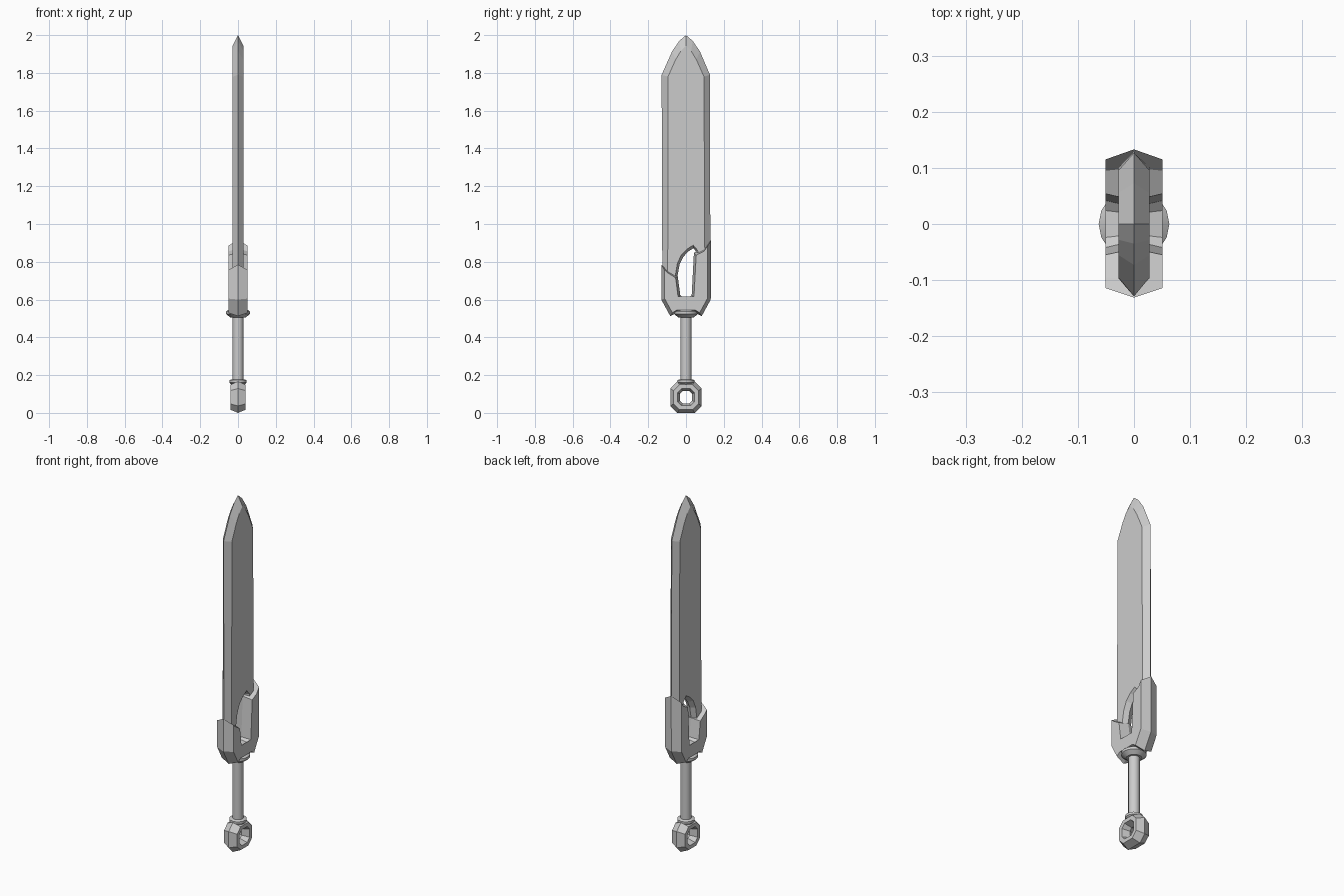
import bpy, bmesh
from math import pi, cos, sin

if "Cube" in bpy.data.objects:
    bpy.data.objects.remove(bpy.data.objects["Cube"])


def finish(name, bm):
    bmesh.ops.recalc_face_normals(bm, faces=bm.faces)
    me = bpy.data.meshes.new(name)
    bm.to_mesh(me)
    bm.free()
    ob = bpy.data.objects.new(name, me)
    bpy.context.collection.objects.link(ob)
    return ob


def loft(bm, loops, closed=False):
    """Join equally long rings of points with quads; returns the rings."""
    rings = [[bm.verts.new(p) for p in lp] for lp in loops]
    pairs = list(zip(rings, rings[1:]))
    if closed:
        pairs.append((rings[-1], rings[0]))
    for a, b in pairs:
        n = len(a)
        for i in range(n):
            j = (i + 1) % n
            bm.faces.new((a[i], a[j], b[j], b[i]))
    return rings


def at_x(x, outline):
    return [(x, y, z) for y, z in outline]


def bevelled_plate(name, mid, face, t):
    """Plate with a ridge outline at x=0 and smaller flat faces at x=+-t."""
    bm = bmesh.new()
    rings = loft(bm, [at_x(-t, face), at_x(0, mid), at_x(t, face)])
    caps = [bm.faces.new(rings[0]), bm.faces.new(rings[-1])]
    bmesh.ops.triangulate(bm, faces=caps)
    return finish(name, bm)


def lathe(name, profile, sides=16):
    bm = bmesh.new()
    rings = loft(bm, [[(r * cos(2 * pi * i / sides), r * sin(2 * pi * i / sides), z)
                       for i in range(sides)] for r, z in profile])
    bm.faces.new(rings[0])
    bm.faces.new(rings[-1])
    ob = finish(name, bm)
    bpy.context.view_layer.objects.active = ob
    ob.select_set(True)
    bpy.ops.object.shade_smooth_by_angle(angle=0.6)
    ob.select_set(False)
    return ob


# Blade with an arched notch above the guard
blade_mid = [(0, 2.0), (.035, 1.97), (.073, 1.915), (.127, 1.79), (.129, .72),
             (.07, .70), (.052, .855), (.04, .872), (.012, .855), (-.015, .825),
             (-.034, .785), (-.046, .72), (-.05, .65), (-.125, .65),
             (-.129, 1.79), (-.073, 1.915), (-.035, 1.97)]
blade_face = [(0, 1.945), (.028, 1.915), (.055, 1.87), (.095, 1.78), (.10, .72),
              (.08, .70), (.062, .86), (.038, .888), (.004, .866), (-.026, .835),
              (-.046, .79), (-.058, .72), (-.06, .65), (-.097, .65),
              (-.095, 1.78), (-.055, 1.87), (-.028, 1.915)]
bevelled_plate("blade", blade_mid, blade_face, .028)

# Lopsided U-shaped guard
guard_mid = [(-.131, .785), (-.131, .60), (-.083, .512), (-.05, .53), (.05, .53),
             (.083, .512), (.131, .60), (.133, .915), (.10, .872), (.042, .848),
             (.030, .622), (.018, .613), (-.018, .613), (-.030, .622),
             (-.044, .725), (-.10, .758)]
guard_face = [(-.114, .757), (-.113, .605), (-.072, .53), (-.048, .545), (.048, .545),
              (.072, .53), (.113, .605), (.115, .885), (.095, .855), (.054, .835),
              (.042, .615), (.024, .602), (-.024, .602), (-.042, .615),
              (-.055, .715), (-.095, .74)]
bevelled_plate("guard", guard_mid, guard_face, .051)

# Grip and its collars
lathe("grip", [(.029, .15), (.029, .53)])
lathe("upper_collar", [(.04, .505), (.063, .523), (.063, .537), (.05, .547)])
lathe("lower_collar", [(.034, .15), (.045, .160), (.045, .173), (.034, .178)])


# Octagonal ring pommel
def octagon(x, r, c, zc=.083):
    pts = [(c, -r), (r, -c), (r, c), (c, r), (-c, r), (-r, c), (-r, -c), (-c, -r)]
    return [(x, y, zc + z) for y, z in pts]


w = .041
bm = bmesh.new()
loft(bm, [octagon(0, .083, .046), octagon(w, .066, .035), octagon(w, .045, .024),
          octagon(0, .032, .018), octagon(-w, .045, .024), octagon(-w, .066, .035)],
     closed=True)
finish("pommel_ring", bm)
